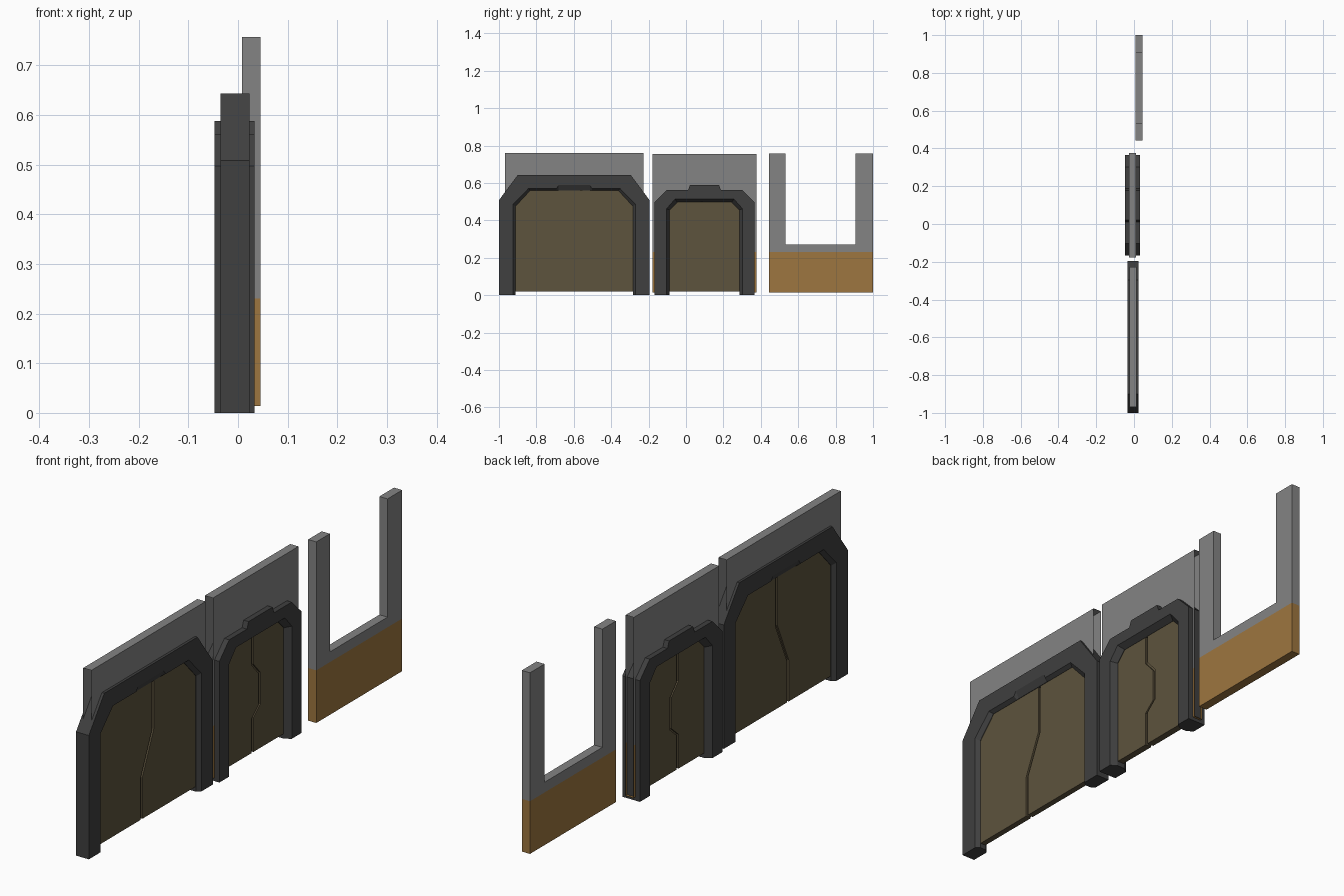
import bpy, bmesh

if "Cube" in bpy.data.objects:
    bpy.data.objects.remove(bpy.data.objects["Cube"])


def material(name, rgb):
    m = bpy.data.materials.new(name)
    m.diffuse_color = (*rgb, 1)
    m.use_nodes = True
    m.node_tree.nodes["Principled BSDF"].inputs["Base Color"].default_value = m.diffuse_color
    return m


GREY = material("wall_grey", (0.23, 0.23, 0.23))
DARK = material("frame_dark", (0.05, 0.05, 0.05))
OCHRE = material("skirt_ochre", (0.34, 0.18, 0.05))
OLIVE = material("panel_olive", (0.11, 0.087, 0.047))


def finish(bm, name, mat):
    bmesh.ops.recalc_face_normals(bm, faces=bm.faces)
    me = bpy.data.meshes.new(name)
    bm.to_mesh(me)
    bm.free()
    me.materials.append(mat)
    ob = bpy.data.objects.new(name, me)
    bpy.context.collection.objects.link(ob)


def prism(name, mat, profile, x0, x1, open_y=(), open_z=()):
    """Extrude a (y, z) outline from x0 to x1; drop faces on the open planes."""
    bm = bmesh.new()
    face = bm.faces.new([bm.verts.new((x0, y, z)) for y, z in profile])
    out = bmesh.ops.extrude_face_region(bm, geom=[face], use_keep_orig=True)
    for v in out["geom"]:
        if isinstance(v, bmesh.types.BMVert):
            v.co.x = x1
    bmesh.ops.recalc_face_normals(bm, faces=bm.faces)
    drop = [f for f in bm.faces
            if any(all(abs(v.co.y - p) < 1e-5 for v in f.verts) for p in open_y)
            or any(all(abs(v.co.z - p) < 1e-5 for v in f.verts) for p in open_z)]
    bmesh.ops.delete(bm, geom=drop, context='FACES')
    finish(bm, name, mat)


def rect(y0, y1, z0, z1):
    return [(y0, z0), (y1, z0), (y1, z1), (y0, z1)]


def arch(c, half):
    """Mirror a half outline (distance from centre, z) into a full arch."""
    return [(c - d, z) for d, z in half] + [(c + d, z) for d, z in reversed(half)]


def frame(name, c, cx, depth, lip, outer, face, inner):
    """Sweep a bevelled cross-section round the arch."""
    bm = bmesh.new()
    rings = [(outer, depth), (outer, -depth), (face, -depth),
             (inner, -lip), (inner, lip), (face, depth)]
    rows = [[bm.verts.new((cx + dx, y, z)) for y, z in arch(c, half)] for half, dx in rings]
    n = len(rows)
    for i in range(n):
        a, b = rows[i], rows[(i + 1) % n]
        for j in range(len(a) - 1):
            bm.faces.new((a[j], a[j + 1], b[j + 1], b[j]))
    for j in (0, -1):
        bm.faces.new([r[j] for r in rows])
    finish(bm, name, DARK)


def door(prefix, c, cx, thick, half_w, shoulder, top_w, top, seam):
    """Two leaves parted by a stepped seam, with a thin strip in the groove."""
    gap = 0.006
    for side, label in ((-1, "left"), (1, "right")):
        edge = [(c + d + side * gap, z) for d, z in seam]
        rim = [(c + side * top_w, top), (c + side * half_w, shoulder), (c + side * half_w, 0.02)]
        prism(f"{prefix}_door_{label}_leaf", OLIVE, edge + rim, cx - thick, cx + thick)
    strip = [(c + d - 0.009, z) for d, z in seam] + [(c + d + 0.009, z) for d, z in reversed(seam)]
    prism(f"{prefix}_door_seam", OLIVE, strip, cx - thick + 0.007, cx + thick - 0.007)


# Large doorway
C, X = -0.5975, -0.006
frame("large_door_frame", C, X, 0.029, 0.014,
      [(.4025, 0), (.4025, .508), (.302, .643), (.1, .643), (.085, .643)],
      [(.328, 0), (.328, .485), (.245, .57), (.095, .57), (.083, .588)],
      [(.314, 0), (.314, .475), (.235, .56), (.095, .56), (.083, .56)])
door("large", C, X, 0.012, .32, .48, .24, .567,
     [(-.037, .02), (-.037, .19), (.037, .36), (.037, .567)])
wall = [(.37, .02), (.37, .76), (-.37, .76), (-.37, .02),
        (-.345, .02), (-.345, .5), (-.26, .6), (.26, .6), (.345, .5), (.345, .02)]
prism("large_door_wall", GREY, [(C + d, z) for d, z in wall], -0.025, 0.012,
      open_y=(C - .37, C + .37))

# Medium doorway
C, X = 0.099, -0.007
frame("medium_door_frame", C, X, 0.04, 0.016,
      [(.267, 0), (.267, .497), (.203, .561), (.088, .561), (.078, .588)],
      [(.203, 0), (.203, .462), (.158, .513), (.088, .513), (.078, .513)],
      [(.187, 0), (.187, .455), (.145, .497), (.088, .497), (.078, .497)])
door("medium", C, X, 0.014, .193, .46, .15, .504,
     [(-.015, .02), (-.015, .16), (.03, .2), (.03, .33), (-.015, .38), (-.015, .504)])
wall = [(.277, .23), (.277, .755), (-.277, .755), (-.277, .23),
        (-.225, .23), (-.225, .47), (-.17, .53), (.17, .53), (.225, .47), (.225, .23)]
prism("medium_door_wall", GREY, [(C + d, z) for d, z in wall], -0.026, 0.011,
      open_y=(C - .277, C + .277), open_z=(.23,))
for s, label in ((-1, "left"), (1, "right")):
    prism(f"medium_wall_skirt_{label}", OCHRE, rect(C + s * .225, C + s * .277, .014, .23),
          -0.026, 0.011, open_y=(C + s * .277,), open_z=(.23,))

# Window wall: U-shaped upper part on a coloured skirt
prism("window_wall", GREY,
      [(.443, .23), (1, .23), (1, .757), (.905, .757), (.905, .272),
       (.531, .272), (.531, .757), (.443, .757)], 0.008, 0.045, open_z=(.23,))
prism("window_wall_skirt", OCHRE, rect(.443, 1, .014, .23), 0.008, 0.045, open_z=(.23,))
